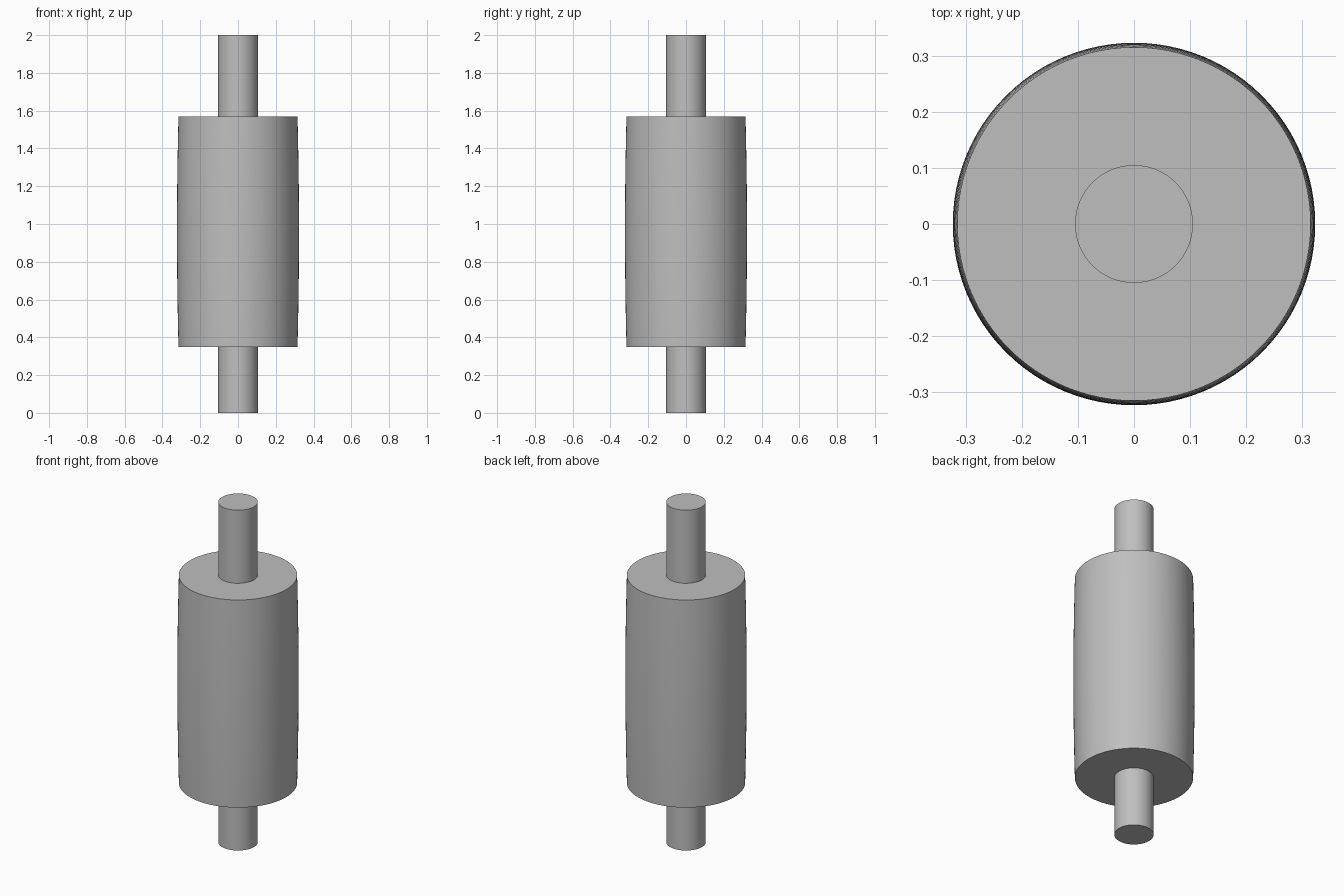
import bpy, bmesh, math

if "Cube" in bpy.data.objects:
    bpy.data.objects.remove(bpy.data.objects["Cube"])

steel = bpy.data.materials.new("grey_steel")
steel.diffuse_color = (0.52, 0.52, 0.52, 1)
steel.use_nodes = True
steel.node_tree.nodes["Principled BSDF"].inputs["Base Color"].default_value = steel.diffuse_color


def lathe(name, profile, steps=96):
    """Spin a (radius, z) profile around the z axis into a closed solid."""
    bm = bmesh.new()
    verts = [bm.verts.new((r, 0, z)) for r, z in profile]
    edges = [bm.edges.new(pair) for pair in zip(verts, verts[1:])]
    bmesh.ops.spin(bm, geom=verts + edges, cent=(0, 0, 0), axis=(0, 0, 1),
                   angle=2 * math.pi, steps=steps, use_duplicate=False)
    bmesh.ops.remove_doubles(bm, verts=bm.verts, dist=1e-5)
    bmesh.ops.recalc_face_normals(bm, faces=bm.faces)
    mesh = bpy.data.meshes.new(name)
    bm.to_mesh(mesh)
    bm.free()
    mesh.materials.append(steel)
    obj = bpy.data.objects.new(name, mesh)
    bpy.context.collection.objects.link(obj)
    bpy.ops.object.select_all(action='DESELECT')
    obj.select_set(True)
    bpy.context.view_layer.objects.active = obj
    bpy.ops.object.shade_smooth_by_angle(angle=math.radians(30))


# Crowned roller body, slightly thicker at mid-height
BOTTOM, TOP, END_R, CROWN = 0.35, 1.57, 0.315, 0.008
SEGMENTS = 16
side = []
for i in range(SEGMENTS + 1):
    t = i / SEGMENTS
    side.append((END_R + CROWN * (1 - (2 * t - 1) ** 2), BOTTOM + (TOP - BOTTOM) * t))

# Stub shafts at both ends, joined to the roller as one turned piece
SHAFT_R = 0.105
lathe("roller_with_shafts",
      [(0, 0), (SHAFT_R, 0), (SHAFT_R, BOTTOM)] + side
      + [(SHAFT_R, TOP), (SHAFT_R, 2), (0, 2)])
